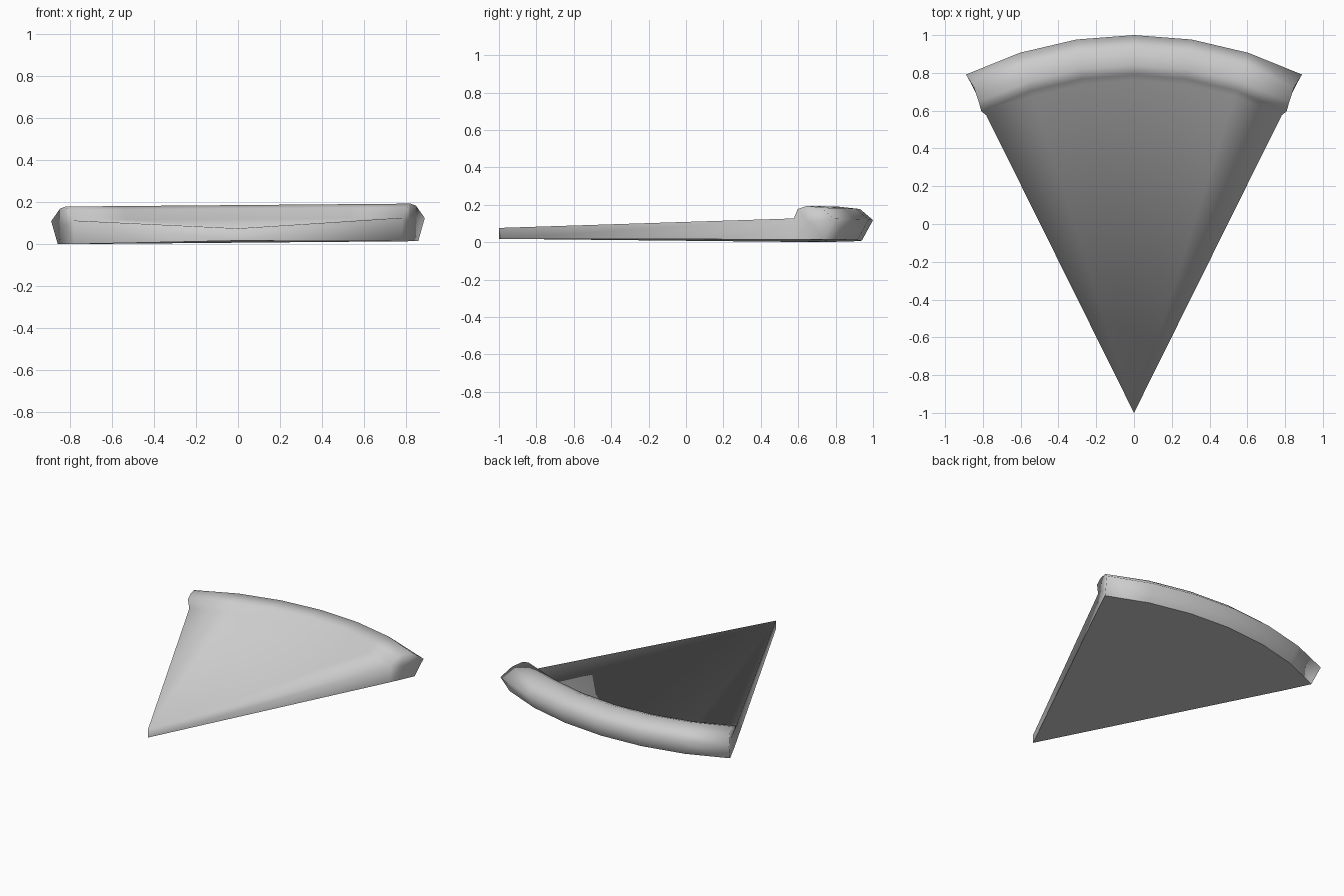
import bpy
import bmesh
from math import sin, cos, radians

cube = bpy.data.objects.get("Cube")
if cube:
    bpy.data.objects.remove(cube, do_unlink=True)

# Single plain grey material
grey = bpy.data.materials.new("plain grey")
grey.use_nodes = True
colour = (0.6, 0.6, 0.6, 1)
grey.diffuse_color = colour
grey.node_tree.nodes["Principled BSDF"].inputs["Base Color"].default_value = colour

HALF_ANGLE = radians(26.4)
STEPS = 3          # columns on each side of the middle
TILT = 0.0085      # the slice rests slightly higher on its left

# Rim cross-section: distance from the tip, height
rim = [(1.76, 0.008), (1.94, 0.008), (2.0, 0.118), (1.93, 0.177),
       (1.84, 0.187), (1.79, 0.17), (1.76, 0.12)]
# How far each rim point bulges past the cut at both ends
bulge = [0, -0.005, 0, -0.012, 0.004, 0.014, 0]

bm = bmesh.new()


def point(radius, angle, z, out=0):
    """Place a point around the tip, optionally pushed out past the cut."""
    x = radius * sin(angle) + out * cos(angle)
    y = radius * cos(angle) - abs(out) * abs(sin(angle)) - 1
    return bm.verts.new((x, y, z + TILT * x))


# Wedge tip and the columns of the rim
tip_low = point(0, 0, 0.018)
tip_high = point(0, 0, 0.076)
columns = []
for i in range(-STEPS, STEPS + 1):
    end = (i > 0) - (i < 0) if abs(i) == STEPS else 0
    columns.append([point(r, HALF_ANGLE * i / STEPS, z, end * b)
                    for (r, z), b in zip(rim, bulge)])

# Rolled rim, flat top and underside
for a, b in zip(columns, columns[1:]):
    for j in range(len(rim) - 1):
        bm.faces.new((a[j], b[j], b[j + 1], a[j + 1]))
    bm.faces.new((tip_high, a[-1], b[-1]))
    bm.faces.new((tip_low, b[0], a[0]))

# Cut sides and the dented rim ends
for side, col in ((-1, columns[0]), (1, columns[-1])):
    bm.faces.new((tip_low, tip_high, col[-1], col[0]))
    dent = point(1.86, side * HALF_ANGLE, 0.1, -side * 0.015)
    for j in range(len(col)):
        bm.faces.new((dent, col[j], col[(j + 1) % len(col)]))

bmesh.ops.recalc_face_normals(bm, faces=bm.faces)
for face in bm.faces:
    face.smooth = True

# Crisp edge around the underside only
for edge in bm.edges:
    under = [f.normal.z < -0.9 for f in edge.link_faces]
    edge.smooth = all(under) or not any(under)

mesh = bpy.data.meshes.new("wedge_slice")
bm.to_mesh(mesh)
bm.free()
mesh.materials.append(grey)
bpy.context.collection.objects.link(bpy.data.objects.new("wedge_slice", mesh))
